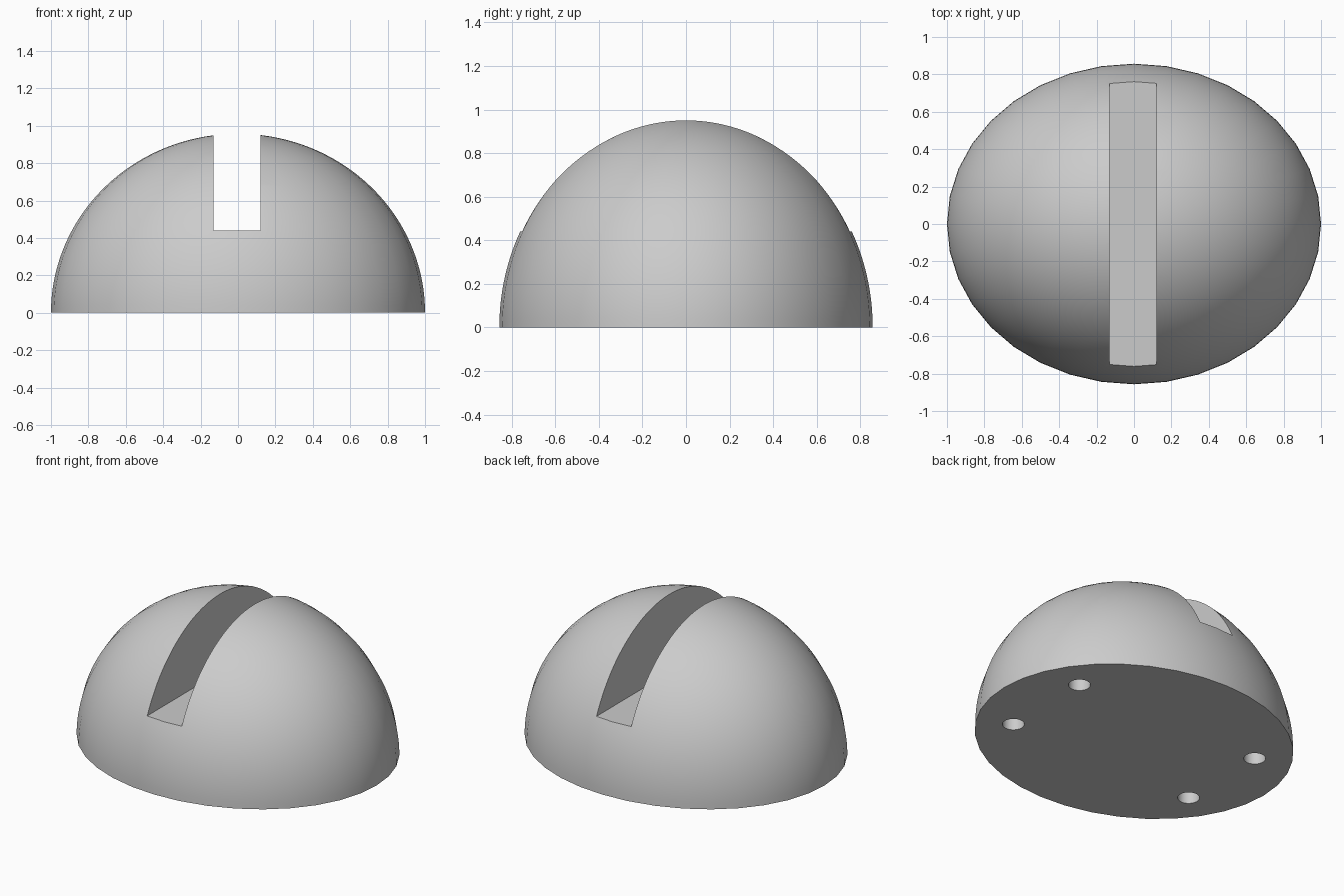
import bpy, bmesh
from math import radians
from mathutils import Matrix, Vector

if "Cube" in bpy.data.objects:
    bpy.data.objects.remove(bpy.data.objects["Cube"], do_unlink=True)

RX, RY, RZ = 1.0, 0.857, 0.957
SLOT_LEFT, SLOT_RIGHT, SLOT_FLOOR = 0.12, -0.13, 0.44
HOLE_X, HOLE_Y, HOLE_RADIUS, HOLE_DEPTH = 0.677, 0.304, 0.065, 0.15

grey = bpy.data.materials.new("plain grey")
grey.use_nodes = True
colour = (0.6, 0.6, 0.6, 1)
grey.diffuse_color = colour
grey.node_tree.nodes["Principled BSDF"].inputs["Base Color"].default_value = colour


def make_object(name, bm):
    bmesh.ops.recalc_face_normals(bm, faces=bm.faces)
    mesh = bpy.data.meshes.new(name)
    bm.to_mesh(mesh)
    bm.free()
    mesh.materials.append(grey)
    obj = bpy.data.objects.new(name, mesh)
    bpy.context.collection.objects.link(obj)
    return obj


# Dome: upper half of an ellipsoid with a flat closed base
bm = bmesh.new()
bmesh.ops.create_uvsphere(bm, u_segments=36, v_segments=72, radius=1)
low = [v for v in bm.verts if v.co.z < -0.001]
bmesh.ops.delete(bm, geom=low, context="VERTS")
bmesh.ops.holes_fill(bm, edges=[e for e in bm.edges if e.is_boundary], sides=0)
bmesh.ops.scale(bm, vec=(RX, RY, RZ), verts=bm.verts)
dome = make_object("slotted_dome", bm)

# Cutter: slot from front to back, and four round blind holes in the base
bm = bmesh.new()
size = Vector((SLOT_LEFT - SLOT_RIGHT, 3, 1))
centre = Vector(((SLOT_LEFT + SLOT_RIGHT) / 2, 0, SLOT_FLOOR + 0.5))
bmesh.ops.create_cube(bm, size=1, matrix=Matrix.LocRotScale(centre, None, size))
for sx in (-1, 1):
    for sy in (-1, 1):
        bmesh.ops.create_cone(
            bm, cap_ends=True, segments=36, radius1=HOLE_RADIUS, radius2=HOLE_RADIUS,
            depth=2 * HOLE_DEPTH, matrix=Matrix.Translation((sx * HOLE_X, sy * HOLE_Y, 0)))
cutter = make_object("slot_and_hole_cutter", bm)
cutter.hide_render = True

# Cut, then shade the curved surfaces smooth and keep the cut edges sharp
cut = dome.modifiers.new("cut", "BOOLEAN")
cut.operation = "DIFFERENCE"
cut.solver = "EXACT"
cut.object = cutter
bpy.ops.object.select_all(action="DESELECT")
dome.select_set(True)
bpy.context.view_layer.objects.active = dome
bpy.ops.object.modifier_apply(modifier=cut.name)
bpy.data.objects.remove(cutter, do_unlink=True)
bpy.ops.object.shade_smooth_by_angle(angle=radians(30))
